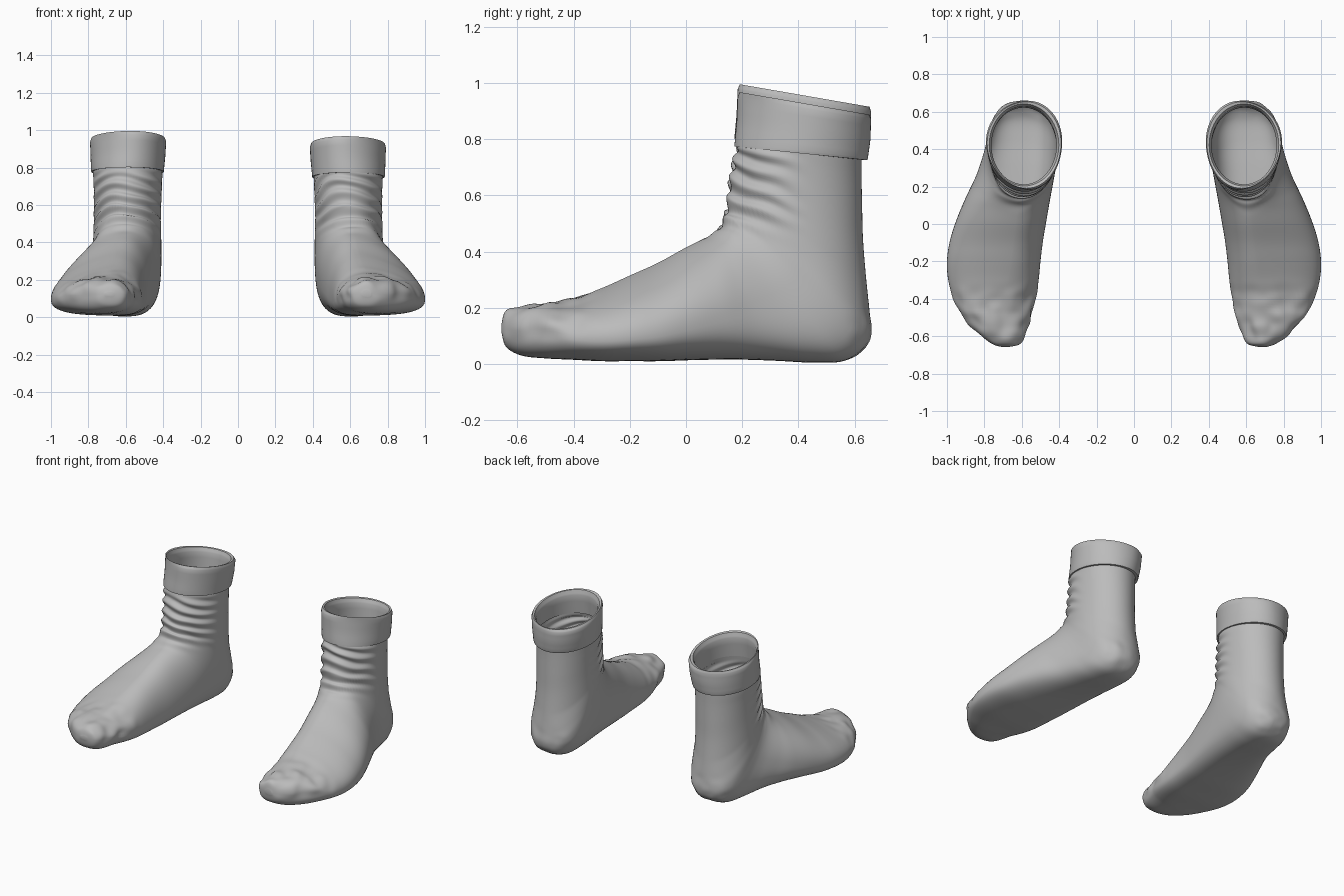
import bpy, bmesh, math
from mathutils import Vector, noise

if "Cube" in bpy.data.objects:
    bpy.data.objects.remove(bpy.data.objects["Cube"])

SEG = 72
mat = bpy.data.materials.new("grey knit")
mat.diffuse_color = (0.5, 0.5, 0.5, 1)
mat.use_nodes = True
mat.node_tree.nodes["Principled BSDF"].inputs["Base Color"].default_value = mat.diffuse_color

# Each section: upper/front point (y, z), lower/back point (y, z), inner x, outer x
FOOT = [
    (-.657, .14, -.657, .11, .665, .715),
    (-.640, .185, -.640, .06, .61, .76),
    (-.585, .205, -.585, .03, .575, .83),
    (-.50, .213, -.50, .02, .55, .91),
    (-.40, .232, -.40, .015, .525, .965),
    (-.30, .27, -.30, .01, .51, .993),
    (-.20, .315, -.20, .01, .50, 1.0),
    (-.10, .36, -.09, .01, .487, .985),
    (0, .415, .03, .014, .468, .95),
    (.08, .455, .17, .016, .448, .90),
    (.12, .485, .31, .012, .432, .85),
    (.135, .515, .45, .005, .42, .815),
    (.142, .54, .56, .01, .413, .795),
    (.146, .56, .63, .05, .41, .785),
    (.15, .58, .658, .11, .41, .78),
    (.15, .60, .652, .20, .41, .775),
    (.153, .63, .64, .32, .412, .772),
    (.16, .66, .63, .45, .412, .77),
    (.167, .70, .627, .57, .41, .77),
    (.175, .74, .625, .67, .407, .772),
    (.185, .79, .625, .74, .405, .775),
    (.195, .84, .625, .79, .41, .772),
]
CUFF = [
    (.195, .80, .622, .76, .412, .768),
    (.212, .93, .63, .86, .415, .762),
    (.203, .963, .642, .886, .402, .774),
    (.191, .968, .653, .888, .390, .785),
    (.184, .950, .659, .872, .384, .791),
    (.180, .86, .657, .80, .389, .788),
    (.173, .785, .648, .735, .396, .786),
    (.173, .774, .645, .726, .397, .784),
    (.183, .774, .628, .727, .407, .774),
]


def clamp(v, a=0.0, b=1.0):
    return max(a, min(b, v))


def ramp(v, a, b):
    t = clamp((v - a) / (b - a))
    return t * t * (3 - 2 * t)


def resample(rows, n, smooth):
    out = []
    for i in range(len(rows) - 1):
        p0, p1 = rows[max(i - 1, 0)], rows[i]
        p2, p3 = rows[i + 1], rows[min(i + 2, len(rows) - 1)]
        for k in range(n):
            t = k / n
            if smooth:
                out.append([.5 * (2 * b + (c - a) * t + (2 * a - 5 * b + 4 * c - d) * t * t
                                  + (3 * b - a - 3 * c + d) * t ** 3)
                            for a, b, c, d in zip(p0, p1, p2, p3)])
            else:
                out.append([b + (c - b) * t for b, c in zip(p1, p2)])
    return out + [list(rows[-1])]


def ring(row):
    """Closed section: ridge leans to the inner side on the wide forefoot, sole is flattened."""
    ty, tz, by, bz, xi, xo = row
    wide = clamp((xo - xi - .38) / .12)
    ridge = (xi + xo) / 2 - .1 * wide
    h = .5 - .2 * wide
    flat = .7 + .3 * clamp(bz / .3)
    pts = []
    for j in range(SEG):
        a = 2 * math.pi * j / SEG
        c, s = math.cos(a), math.sin(a)
        if s >= 0:
            e = 1 + .5 * wide if c > 0 else 1 - .1 * wide
            u, v = abs(c) ** e, h + (1 - h) * s
        else:
            u, v = abs(c) ** flat, h - h * abs(s) ** flat
        x = ridge + ((xo - ridge) if c > 0 else (xi - ridge)) * u
        pts.append(Vector((x, by + (ty - by) * v, bz + (tz - bz) * v)))
    return pts


def crease(p, centre, seed):
    """Ankle folds, crumpled toe edge and a slightly rumpled heel."""
    q = p + Vector((seed, 0, 0))
    fold = ramp(p.z, .42, .55) * (1 - ramp(p.z, .74, .80)) * (1 - ramp(p.y, .22, .45))
    wave = math.sin(2 * math.pi * (p.z + .4 * p.y) / .07 + 3.5 * noise.noise(q * 5))
    d = .009 * fold * wave
    toe = (1 - ramp(p.y, -.45, -.28)) * ramp(p.z, .06, .13)
    d += .016 * toe * noise.noise(q * 13)
    heel = ramp(p.y, .54, .62) * (1 - ramp(p.z, .14, .24))
    d += .006 * heel * noise.noise(q * 18)
    return p + (p - centre).normalized() * d


def loft(name, rows, side, lift=0.0, creased=False, cap=False):
    bm = bmesh.new()
    rings = []
    for row in rows:
        pts = ring(row)
        centre = sum(pts, Vector()) / SEG
        if creased:
            pts = [crease(p, centre, side * 3) for p in pts]
        rings.append([bm.verts.new((p.x * side, p.y, max(p.z + lift, 0))) for p in pts])
    for a, b in zip(rings, rings[1:]):
        for j in range(SEG):
            k = (j + 1) % SEG
            bm.faces.new((a[j], a[k], b[k], b[j]))
    if cap:
        bm.faces.new(rings[0])
    bmesh.ops.recalc_face_normals(bm, faces=bm.faces)
    me = bpy.data.meshes.new(name)
    bm.to_mesh(me)
    bm.free()
    me.materials.append(mat)
    ob = bpy.data.objects.new(name, me)
    bpy.context.collection.objects.link(ob)
    bpy.ops.object.select_all(action='DESELECT')
    ob.select_set(True)
    bpy.context.view_layer.objects.active = ob
    bpy.ops.object.shade_smooth_by_angle(angle=math.radians(50))
    return ob


# Pair of socks; one cuff sits slightly higher
for label, side, lift in (("right", 1, 0.0), ("left", -1, .028)):
    loft(label + "_sock", resample(FOOT, 7, True), side, creased=True, cap=True)
    loft(label + "_folded_cuff", resample(CUFF, 3, False), side, lift)
